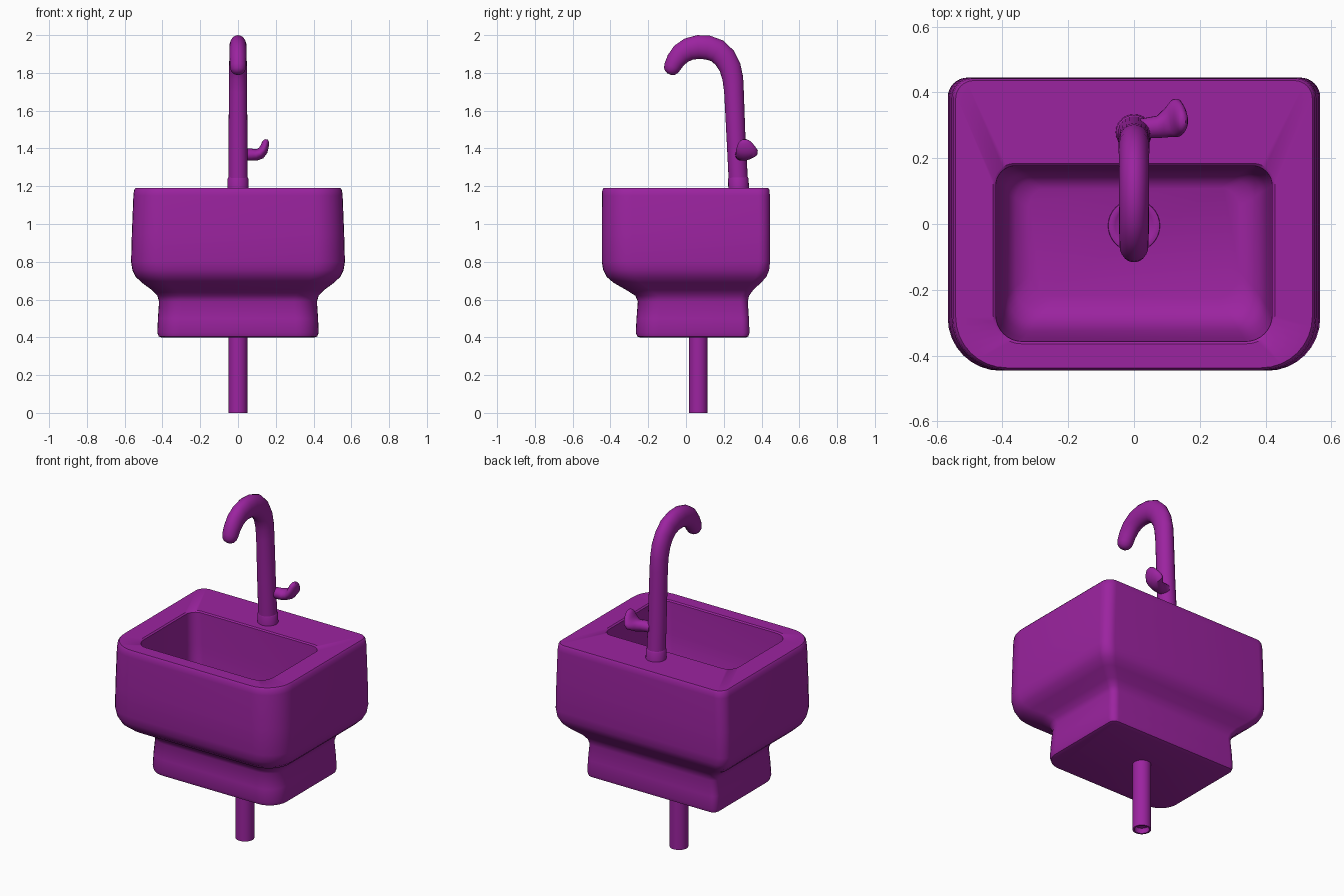
import bpy, bmesh, math
from mathutils import Vector

purple = bpy.data.materials.new("purple")
purple.diffuse_color = (0.33, 0.017, 0.35, 1)


def make(name, rings, angle=40):
    """Skin a list of equal-length point rings and cap both ends."""
    bm = bmesh.new()
    loops = [[bm.verts.new(p) for p in ring] for ring in rings]
    n = len(loops[0])
    for a, b in zip(loops, loops[1:]):
        for i in range(n):
            j = (i + 1) % n
            bm.faces.new((a[i], a[j], b[j], b[i]))
    bm.faces.new(loops[0][::-1])
    bm.faces.new(loops[-1])
    bmesh.ops.recalc_face_normals(bm, faces=bm.faces)
    me = bpy.data.meshes.new(name)
    bm.to_mesh(me)
    bm.free()
    me.materials.append(purple)
    ob = bpy.data.objects.new(name, me)
    bpy.context.collection.objects.link(ob)
    bpy.ops.object.select_all(action='DESELECT')
    ob.select_set(True)
    bpy.context.view_layer.objects.active = ob
    bpy.ops.object.shade_smooth_by_angle(angle=math.radians(angle))
    return ob


def rounded(z, hx, y0, y1, rf, rb, seg=8):
    """Rounded rectangle with separate front and back corner radii."""
    pts = []
    for cx, cy, r, start in ((hx - rb, y1 - rb, rb, 0), (-hx + rb, y1 - rb, rb, 90),
                             (-hx + rf, y0 + rf, rf, 180), (hx - rf, y0 + rf, rf, 270)):
        for k in range(seg + 1):
            t = math.radians(start + 90 * k / seg)
            pts.append((cx + r * math.cos(t), cy + r * math.sin(t), z))
    return pts


def circle(z, r, y, n=32):
    return [(r * math.cos(2 * math.pi * k / n), y + r * math.sin(2 * math.pi * k / n), z)
            for k in range(n)]


def sweep(name, side, path, n=24):
    """Elliptical tube: path rows are x, y, z, half size along side, half size across."""
    side = Vector(side)
    c = [Vector(p[:3]) for p in path]
    rings = []
    for i, p in enumerate(path):
        t = c[min(i + 1, len(c) - 1)] - c[max(i - 1, 0)]
        t = (t - side * t.dot(side)).normalized()
        nrm = t.cross(side)
        rings.append([c[i] + side * p[3] * math.cos(2 * math.pi * k / n)
                      + nrm * p[4] * math.sin(2 * math.pi * k / n) for k in range(n)])
    return make(name, rings)


# Basin: foot, flared body, flat rim and bowl in one skin
basin = [
    (0.400, 0.405, -0.245, 0.318, 0.10, 0.03),
    (0.405, 0.420, -0.258, 0.330, 0.11, 0.035),
    (0.425, 0.427, -0.266, 0.336, 0.12, 0.04),
    (0.500, 0.424, -0.262, 0.333, 0.12, 0.04),
    (0.590, 0.418, -0.255, 0.327, 0.12, 0.04),
    (0.620, 0.427, -0.268, 0.334, 0.12, 0.04),
    (0.650, 0.455, -0.315, 0.355, 0.13, 0.045),
    (0.690, 0.510, -0.385, 0.398, 0.14, 0.05),
    (0.720, 0.541, -0.420, 0.425, 0.15, 0.055),
    (0.755, 0.559, -0.438, 0.440, 0.16, 0.06),
    (0.800, 0.566, -0.446, 0.445, 0.16, 0.06),
    (0.950, 0.562, -0.446, 0.445, 0.16, 0.06),
    (1.150, 0.554, -0.445, 0.444, 0.16, 0.06),
    (1.180, 0.550, -0.443, 0.442, 0.16, 0.06),
    (1.190, 0.542, -0.437, 0.436, 0.155, 0.055),
    (1.190, 0.428, -0.364, 0.184, 0.085, 0.065),
    (1.183, 0.420, -0.357, 0.177, 0.08, 0.06),
    (1.000, 0.412, -0.345, 0.171, 0.08, 0.06),
    (0.850, 0.400, -0.325, 0.164, 0.08, 0.06),
    (0.790, 0.385, -0.300, 0.155, 0.08, 0.06),
    (0.760, 0.360, -0.270, 0.135, 0.08, 0.06),
    (0.745, 0.320, -0.225, 0.110, 0.08, 0.06),
]
make("basin", [rounded(*row) for row in basin])

# Drain fitting: low ring with a sunken centre
make("drain_ring", [circle(z, r, -0.005) for z, r in
                    ((0.740, 0.080), (0.751, 0.078), (0.753, 0.070), (0.751, 0.058), (0.746, 0.052))])

# Waste pipe with a shallow open end
make("waste_pipe", [circle(z, r, 0.065) for z, r in
                    ((0.03, 0.038), (0.0, 0.040), (0.0, 0.050), (0.41, 0.050))])

# Tap collar and swan-neck spout
sweep("tap_collar", (1, 0, 0), [(0, 0.279, 1.18, 0.056, 0.055), (0, 0.277, 1.24, 0.055, 0.054),
                                (0, 0.277, 1.248, 0.050, 0.050)])
spout = [(0.277, 1.23, 0.051, 0.051), (0.265, 1.45, 0.050, 0.050), (0.254, 1.70, 0.048, 0.052),
         (0.248, 1.77, 0.047, 0.055), (0.233, 1.83, 0.047, 0.058), (0.205, 1.88, 0.046, 0.061),
         (0.165, 1.917, 0.046, 0.063), (0.115, 1.934, 0.046, 0.064), (0.065, 1.937, 0.046, 0.063),
         (0.015, 1.926, 0.045, 0.060), (-0.025, 1.902, 0.045, 0.056), (-0.055, 1.866, 0.044, 0.050),
         (-0.072, 1.833, 0.043, 0.045), (-0.080, 1.813, 0.038, 0.039), (-0.085, 1.800, 0.027, 0.028),
         (-0.088, 1.793, 0.012, 0.012)]
sweep("spout", (1, 0, 0), [(0, *p) for p in spout])

# Side lever: round stub widening into an upturned paddle
sweep("lever", (0, 1, 0), [
    (0.020, 0.290, 1.368, 0.030, 0.030), (0.070, 0.295, 1.367, 0.034, 0.032),
    (0.095, 0.308, 1.366, 0.045, 0.031), (0.118, 0.322, 1.373, 0.057, 0.030),
    (0.133, 0.322, 1.390, 0.058, 0.026), (0.141, 0.318, 1.410, 0.048, 0.022),
    (0.146, 0.314, 1.430, 0.036, 0.019), (0.149, 0.312, 1.442, 0.024, 0.014),
    (0.150, 0.311, 1.448, 0.010, 0.007)], 20)
